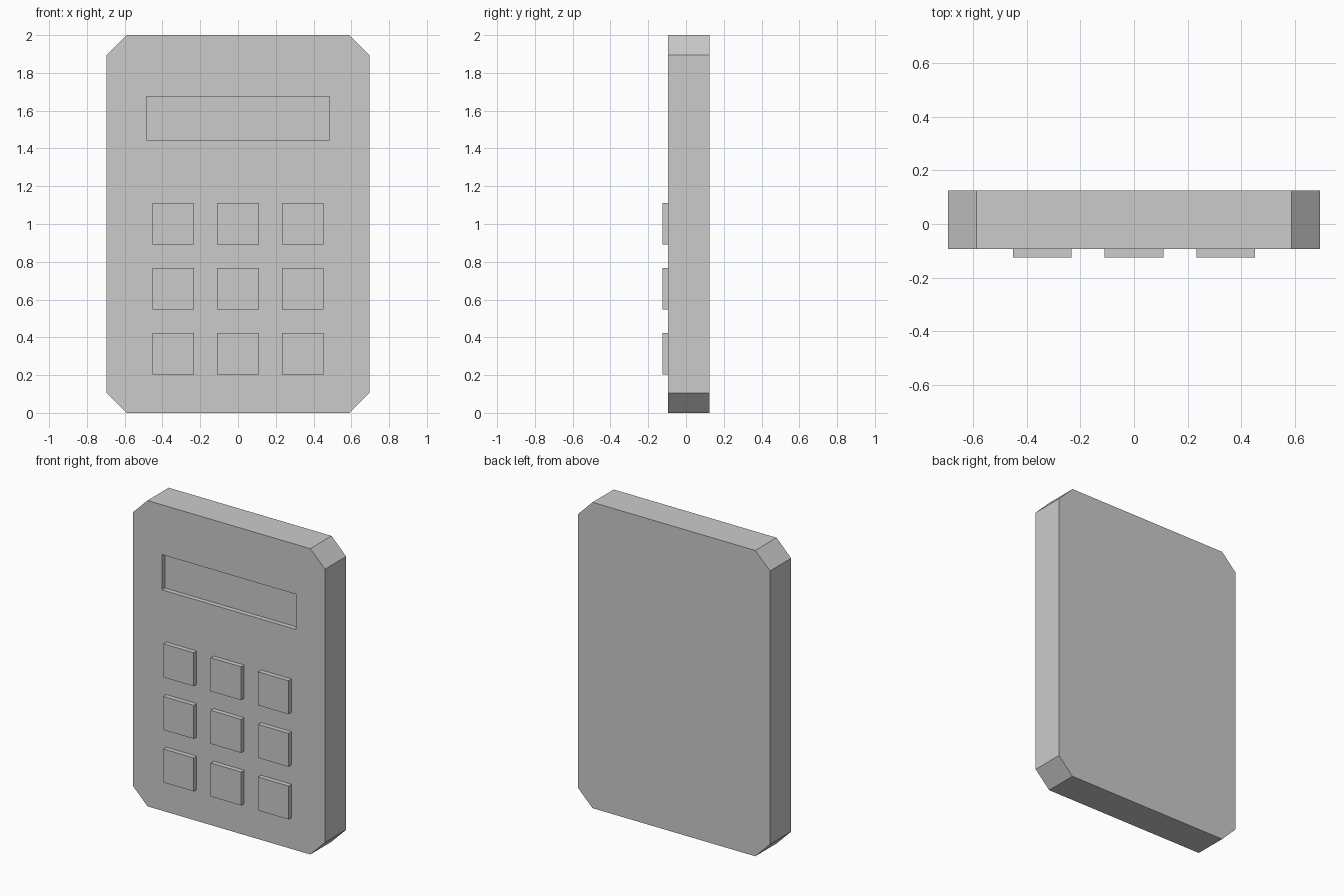
import bpy
import bmesh

if "Cube" in bpy.data.objects:
    bpy.data.objects.remove(bpy.data.objects["Cube"])

HALF_W, HEIGHT, CUT = 0.695, 2.0, 0.106
FRONT, BACK = -0.094, 0.125
RELIEF = 0.031          # key height and screen depth


def prism(name, profile, y0, y1):
    """Extrude an x-z outline from y0 to y1."""
    bm = bmesh.new()
    face = bm.faces.new([bm.verts.new((x, y0, z)) for x, z in profile])
    ext = bmesh.ops.extrude_face_region(bm, geom=[face])
    verts = [v for v in ext["geom"] if isinstance(v, bmesh.types.BMVert)]
    bmesh.ops.translate(bm, verts=verts, vec=(0, y1 - y0, 0))
    # keep the starting cap so the prism is closed
    if not face.is_valid or len(bm.faces) < len(profile) + 2:
        bmesh.ops.holes_fill(bm, edges=bm.edges[:], sides=0)
    bmesh.ops.recalc_face_normals(bm, faces=bm.faces[:])
    mesh = bpy.data.meshes.new(name)
    bm.to_mesh(mesh)
    bm.free()
    obj = bpy.data.objects.new(name, mesh)
    bpy.context.collection.objects.link(obj)
    return obj


def rect(cx, cz, w, h):
    return [(cx - w / 2, cz - h / 2), (cx + w / 2, cz - h / 2),
            (cx + w / 2, cz + h / 2), (cx - w / 2, cz + h / 2)]


# Case with clipped corners
w, c, h = HALF_W, CUT, HEIGHT
case = prism("case", [(-w + c, 0), (w - c, 0), (w, c), (w, h - c),
                      (w - c, h), (-w + c, h), (-w, h - c), (-w, c)],
             FRONT, BACK)

# Recessed screen
cutter = prism("screen_cutter", rect(0, 1.559, 0.968, 0.23),
               FRONT - 0.1, FRONT + RELIEF)
cutter.hide_render = True
cutter.hide_set(True)
cutter.display_type = 'WIRE'
mod = case.modifiers.new("screen_recess", 'BOOLEAN')
mod.operation = 'DIFFERENCE'
mod.solver = 'EXACT'
mod.object = cutter

# Three by three keypad
for row in range(3):
    for col in range(3):
        prism(f"key_{row + 1}_{col + 1}",
              rect((col - 1) * 0.343, 1.002 - row * 0.344, 0.22, 0.219),
              FRONT - RELIEF, FRONT)
